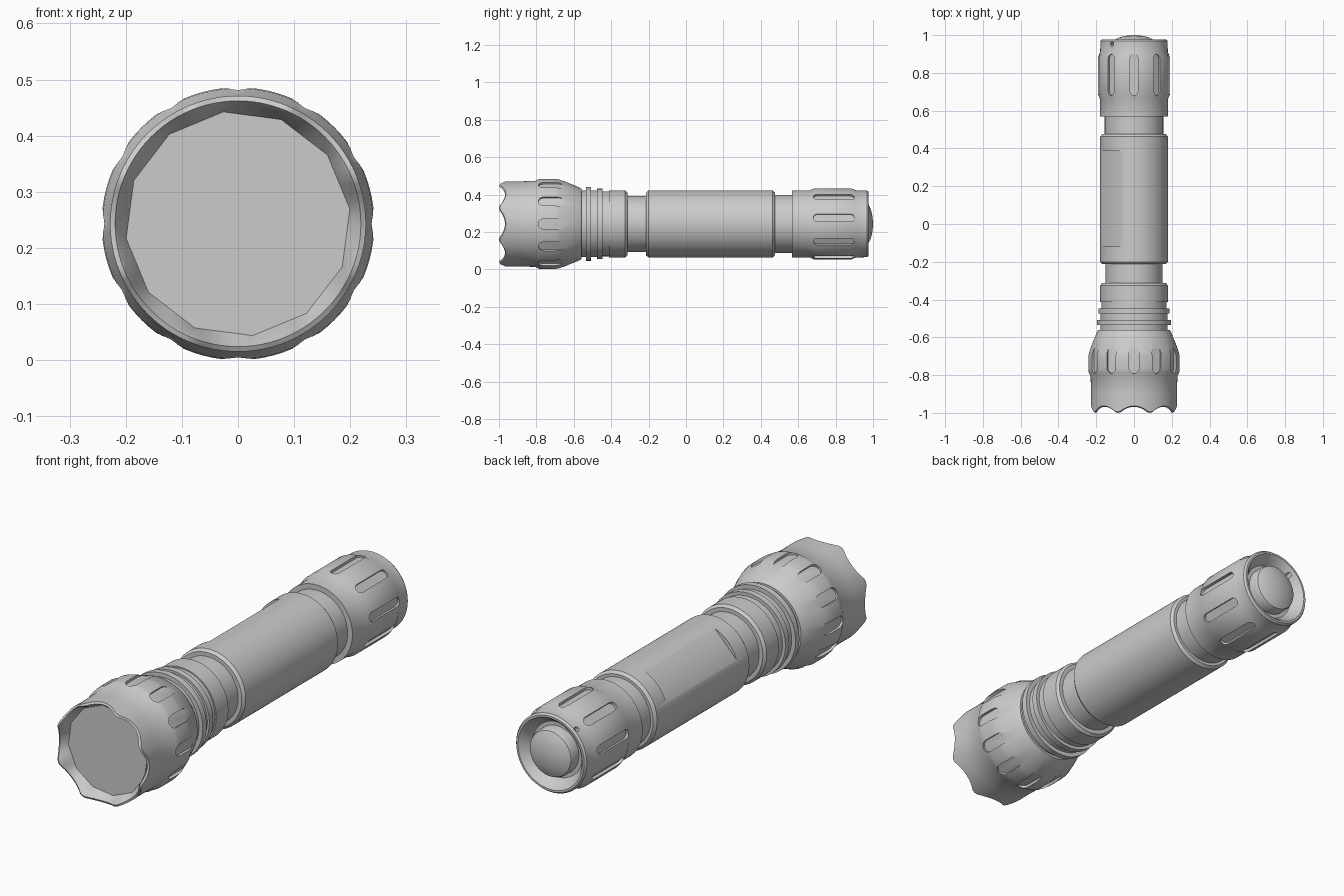
import bpy, bmesh
from math import sin, cos, pi, radians
from mathutils import Vector

if "Cube" in bpy.data.objects:
    bpy.data.objects.remove(bpy.data.objects["Cube"])

ZC = 0.243      # height of the long axis
SEG = 96


def polar(r, a, y):
    """Point at radius r, angle a measured from the top, station y."""
    return Vector((r * sin(a), y, ZC + r * cos(a)))


def finish(bm, name):
    bmesh.ops.recalc_face_normals(bm, faces=bm.faces)
    me = bpy.data.meshes.new(name)
    bm.to_mesh(me)
    bm.free()
    ob = bpy.data.objects.new(name, me)
    bpy.context.collection.objects.link(ob)
    return ob


def lathe(name, profile, seg=SEG, start=0.0, shape=None):
    """Closed solid turned around y from (y, r) points; ends are capped."""
    bm = bmesh.new()
    rings = []
    for i, (y, r) in enumerate(profile):
        ring = []
        for k in range(seg):
            a = start + 2 * pi * k / seg
            yy, rr = shape(i, a, y, r) if shape else (y, r)
            ring.append(bm.verts.new(polar(rr, a, yy)))
        rings.append(ring)
    for p, q in zip(rings, rings[1:]):
        for k in range(seg):
            n = (k + 1) % seg
            bm.faces.new((p[k], p[n], q[n], q[k]))
    bm.faces.new(rings[0])
    bm.faces.new(rings[-1])
    return finish(bm, name)


def add_prism(bm, outline, a, r0, r1):
    """Extrude a (tangent, y) outline radially from r0 to r1 at angle a."""
    tan = Vector((cos(a), 0, -sin(a)))
    lo, hi = [[bm.verts.new(polar(r, a, y) + tan * t) for t, y in outline] for r in (r0, r1)]
    n = len(outline)
    for k in range(n):
        bm.faces.new((lo[k], lo[(k + 1) % n], hi[(k + 1) % n], hi[k]))
    bm.faces.new(lo)
    bm.faces.new(hi)


def stadium(w, y0, y1, n=6):
    pts = [(w * cos(pi * k / n), y1 - w + w * sin(pi * k / n)) for k in range(n + 1)]
    return pts + [(-w * cos(pi * k / n), y0 + w - w * sin(pi * k / n)) for k in range(n + 1)]


def cut(ob, bm):
    cutter = finish(bm, "cutter")
    cutter.hide_render = True
    mod = ob.modifiers.new("cut", 'BOOLEAN')
    mod.operation, mod.solver, mod.object = 'DIFFERENCE', 'EXACT', cutter
    bpy.context.view_layer.objects.active = ob
    bpy.ops.object.modifier_apply(modifier=mod.name)
    bpy.data.objects.remove(cutter)


# Head with scalloped rim; the inner wall narrows to a twelve-sided lens seat
def head_shape(i, a, y, r):
    if y < -0.97:
        u = ((a + pi / 8) % (pi / 4) - pi / 8) / radians(20)
        y += 0.032 * max(0, 1 - u * u)
    if i == 0:
        d = (a - radians(22.5) + radians(15)) % radians(30) - radians(15)
        r *= cos(radians(15)) / cos(radians(15) - abs(d))
    return y, r


head = lathe("head", [
    (-0.935, 0.201), (-0.992, 0.214), (-1.0, 0.219), (-0.995, 0.228), (-0.9, 0.227), (-0.805, 0.23),
    (-0.785, 0.241), (-0.765, 0.243), (-0.70, 0.243), (-0.675, 0.238),
    (-0.57, 0.195), (-0.56, 0.188)], shape=head_shape)
bm = bmesh.new()
for k in range(12):
    add_prism(bm, stadium(0.027, -0.79, -0.65), k * pi / 6, 0.2295, 0.3)
cut(head, bm)

# Lens
lathe("lens", [(-0.937, 0.2), (-0.93, 0.2)], seg=12, start=radians(22.5))

# Cooling fins, collar and front neck
lathe("cooling_neck", [
    (-0.58, 0.178), (-0.535, 0.178), (-0.535, 0.197), (-0.507, 0.197), (-0.507, 0.178),
    (-0.475, 0.178), (-0.475, 0.188), (-0.447, 0.188), (-0.447, 0.173), (-0.412, 0.173),
    (-0.412, 0.179), (-0.325, 0.179), (-0.313, 0.168), (-0.313, 0.15), (-0.19, 0.15)])

# Battery tube with a recessed flat on one side
body = lathe("body", [
    (-0.213, 0.15), (-0.213, 0.168), (-0.2, 0.179), (0.463, 0.179), (0.476, 0.168), (0.476, 0.15)])
bm = bmesh.new()
add_prism(bm, [(-0.12, -0.12), (0.12, -0.12), (0.12, 0.387), (-0.12, 0.387)],
          radians(-46), 0.161, 0.3)
cut(body, bm)
lathe("rear_neck", [(0.45, 0.155), (0.59, 0.155)])

# Tail cap with grip slots and a lanyard hole
tail = lathe("tail_cap", [
    (0.568, 0.15), (0.568, 0.179), (0.66, 0.179), (0.685, 0.19), (0.885, 0.19),
    (0.91, 0.179), (0.968, 0.178), (0.977, 0.171), (0.977, 0.162), (0.968, 0.152),
    (0.935, 0.13), (0.925, 0.125)])
bm = bmesh.new()
for k in range(9):
    add_prism(bm, stadium(0.02, 0.68, 0.9), k * 2 * pi / 9, 0.1765, 0.3)
add_prism(bm, stadium(0.012, 0.941, 0.965), radians(-41), 0.13, 0.3)
cut(tail, bm)

# Domed switch button
lathe("switch_button", [
    (0.91, 0.108), (0.965, 0.108), (0.976, 0.103), (0.987, 0.08), (0.995, 0.052), (1.0, 0.012)])

# Smooth shading with crisp edges
bpy.ops.object.select_all(action='SELECT')
bpy.context.view_layer.objects.active = head
bpy.ops.object.shade_smooth_by_angle(angle=radians(30))
